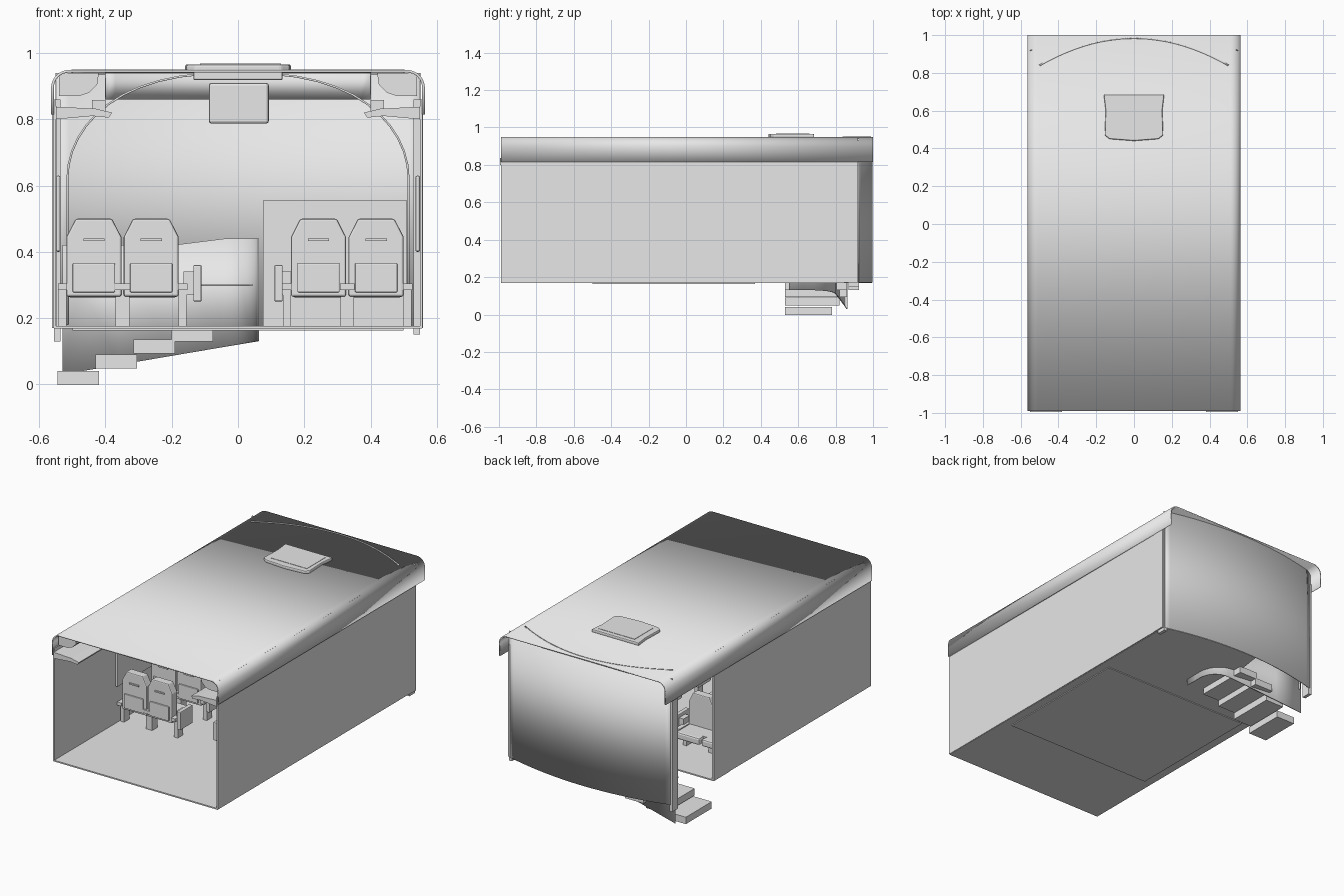
import bpy, bmesh, math
from mathutils import Vector

cube = bpy.data.objects.get("Cube")
if cube:
    bpy.data.objects.remove(cube, do_unlink=True)

grey = bpy.data.materials.new("plain grey")
grey.use_nodes = True
grey.diffuse_color = (0.8, 0.8, 0.8, 1)
grey.node_tree.nodes["Principled BSDF"].inputs["Base Color"].default_value = (0.8, 0.8, 0.8, 1)


def finish(name, bm, thickness=0, bevel=0, smooth=False):
    bmesh.ops.recalc_face_normals(bm, faces=bm.faces)
    mesh = bpy.data.meshes.new(name)
    bm.to_mesh(mesh)
    bm.free()
    ob = bpy.data.objects.new(name, mesh)
    bpy.context.collection.objects.link(ob)
    mesh.materials.append(grey)
    if thickness:
        mod = ob.modifiers.new("thickness", 'SOLIDIFY')
        mod.thickness = thickness
        mod.offset = 0
    if bevel:
        mod = ob.modifiers.new("bevel", 'BEVEL')
        mod.width = bevel
        mod.segments = 2
    if smooth:
        bpy.ops.object.select_all(action='DESELECT')
        ob.select_set(True)
        bpy.context.view_layer.objects.active = ob
        bpy.ops.object.shade_smooth_by_angle(angle=math.radians(35))
    return ob


def box(name, x, y, z, bevel=0):
    bm = bmesh.new()
    bmesh.ops.create_cube(bm, size=1)
    for v in bm.verts:
        v.co = Vector([lo + (c + 0.5) * (hi - lo) for c, (lo, hi) in zip(v.co, (x, y, z))])
    return finish(name, bm, bevel=bevel)


def prism(name, outline, axis, lo, hi, bevel=0, smooth=False):
    """Extrude a closed 2D outline along axis y or z."""
    bm = bmesh.new()
    place = (lambda a, b, c: (a, c, b)) if axis == 'y' else (lambda a, b, c: (a, b, c))
    face = bm.faces.new([bm.verts.new(place(a, b, lo)) for a, b in outline])
    new = bmesh.ops.extrude_face_region(bm, geom=[face])["geom"]
    shift = Vector(place(0, 0, hi - lo))
    bmesh.ops.translate(bm, verts=[v for v in new if isinstance(v, bmesh.types.BMVert)], vec=shift)
    return finish(name, bm, bevel=bevel, smooth=smooth)


def sheet(name, lower, upper, thickness=0.006):
    """Thin skin stretched between two paths."""
    bm = bmesh.new()
    a = [bm.verts.new(p) for p in lower]
    b = [bm.verts.new(p) for p in upper]
    for i in range(len(a) - 1):
        bm.faces.new((a[i], a[i + 1], b[i + 1], b[i]))
    return finish(name, bm, thickness, smooth=True)


def bow(half, side_y, mid_y, n=28):
    """Shallow arc in plan, from right to left."""
    return [(half * t, side_y + (mid_y - side_y) * (1 - t * t))
            for t in [2 * i / n - 1 for i in range(n + 1)]]


# roof shell with rounded shoulders
R = 0.05
shoulder = [(0.51 + R * math.sin(a), 0.895 + R * math.cos(a))
            for a in [math.pi / 2 * i / 8 for i in range(9)]]
half = shoulder + [(0.56, 0.815)]
profile = [(-x, z) for x, z in reversed(half)] + half
sheet("roof", [(x, -0.99, z) for x, z in profile], [(x, 1.0, z) for x, z in profile], 0.008)

# floor with a cut-out for the stairwell
rear = bow(0.55, 0.92, 0.995)
floor_outline = [(-0.555, -0.99), (0.555, -0.99)] + [p for p in reversed(rear) if p[0] > -0.1]
floor_outline += [(-0.1, 0.85), (-0.1, 0.53), (-0.555, 0.53)]
prism("floor", floor_outline, 'z', 0.168, 0.176)
box("underfloor_plate", (-0.5, 0.5), (-0.5, 0.37), (0.163, 0.169))

# side walls: the right one stops at the doorway
box("left_wall", (0.549, 0.557), (-0.99, 0.92), (0.17, 0.86))
box("right_wall", (-0.557, -0.549), (-0.99, 0.53), (0.17, 0.86))
box("doorway_panel", (-0.561, -0.548), (0.38, 0.53), (0.17, 0.84))
box("left_rear_panel", (0.55, 0.559), (0.845, 0.92), (0.17, 0.84))
box("right_rear_post", (-0.555, -0.535), (0.87, 0.925), (0.13, 0.86))
box("left_rear_post", (0.53, 0.55), (0.87, 0.925), (0.15, 0.86))

# bowed end wall, its raised rim and the inner header
sheet("end_wall", [(x, y, 0.17) for x, y in rear], [(x, y, 0.94) for x, y in rear])
rim = bow(0.5, 0.84, 0.985)
sheet("roof_rim", [(x, y, 0.935) for x, y in rim], [(x, y, 0.951) for x, y in rim], 0.008)
head = bow(0.4, 0.88, 0.96)
sheet("end_header", [(x, y, 0.86) for x, y in head], [(x, y * 0.98, 0.94) for x, y in head])

# arched inner frame near the end wall
arch = [(0.515 * math.copysign(abs(math.cos(a)) ** 0.8, math.cos(a)), 0.62 + 0.32 * math.sin(a))
        for a in [math.pi * i / 24 for i in range(25)]]
arch = [(0.515, 0.18)] + arch + [(-0.515, 0.18)]
sheet("inner_arch", [(x, 0.84, z) for x, z in arch], [(x, 0.87, z) for x, z in arch])

# entrance steps
tops = [(0.04, 0.78), (0.09, 0.82), (0.135, 0.86), (0.172, 0.86)]
for i, (top, back) in enumerate(tops):
    x = -0.545 + 0.115 * i
    box("step_%d" % (i + 1), (x, x + 0.125), (0.53, back), (top - 0.042, top))

# curved stairwell skirt with a sloping lower edge
plan = [(0.06, 0.55), (0.06, 0.62)]
plan += [(-0.06 + 0.12 * math.cos(a), 0.66 + 0.14 * math.sin(a))
         for a in [math.radians(10 * i) for i in range(9)]]
plan += [(-0.2, 0.82), (-0.36, 0.84), (-0.53, 0.86)]
sheet("stairwell_skirt", [(x, y, 0.03 + 0.17 * (x + 0.53)) for x, y in plan],
      [(x, y, 0.44 if x > -0.2 else 0.42) for x, y in plan])
ledge = [p for p in plan if p[0] < 0.05]
sheet("stairwell_ledge", [(x, y - 0.03, 0.3) for x, y in ledge], [(x, y, 0.3) for x, y in ledge])

# partition ahead of the left seats
box("partition", (0.075, 0.51), (0.5, 0.51), (0.17, 0.555))

# roof hatch with a waisted outline, bracket and hanging screen
hatch = [(-0.16, 0.685), (-0.15, 0.6), (-0.155, 0.47), (-0.13, 0.45), (0, 0.44),
         (0.13, 0.45), (0.155, 0.47), (0.15, 0.6), (0.16, 0.685)]
prism("roof_hatch", hatch, 'z', 0.945, 0.966, bevel=0.006)
box("hatch_panel", (-0.115, 0.13), (0.48, 0.66), (0.962, 0.968))
box("screen_bracket", (-0.135, 0.135), (0.5, 0.62), (0.918, 0.948), 0.005)
box("screen", (-0.088, 0.093), (0.45, 0.48), (0.787, 0.91), 0.008)
box("screen_face", (-0.08, 0.085), (0.446, 0.451), (0.797, 0.9))

# luggage racks, ducts and wall ledges on both sides
for name, s in (("left", 1), ("right", -1)):
    rack = [(0.55, 0.8), (0.55, 0.838), (0.43, 0.832), (0.38, 0.82), (0.39, 0.805), (0.44, 0.81)]
    prism(name + "_luggage_rack", [(s * x, z) for x, z in rack], 'y', -0.995, 0.5)
    box(name + "_rack_light", tuple(sorted((s * 0.4, s * 0.44))), (-0.4, 0.5), (0.825, 0.858))
    duct = [(0.54, 0.87), (0.54, 0.94), (0.42, 0.94), (0.425, 0.905), (0.45, 0.88), (0.48, 0.87)]
    prism(name + "_air_duct", [(s * x, z) for x, z in duct], 'y', -0.96, 0.5)
    box(name + "_wall_ledge", tuple(sorted((s * 0.535, s * 0.55))), (-0.4, 0.35), (0.4, 0.63), 0.006)


def seat(label, x, y):
    back = [(-0.083, 0.265), (0.083, 0.265), (0.083, 0.445), (0.055, 0.5), (-0.055, 0.5), (-0.083, 0.445)]
    prism(label + "_back", [(x + a, z) for a, z in back], 'y', y, y + 0.05, bevel=0.006)
    box(label + "_pocket", (x - 0.064, x + 0.064), (y - 0.009, y + 0.002), (0.278, 0.365), 0.003)
    box(label + "_handle", (x - 0.032, x + 0.032), (y - 0.008, y + 0.002), (0.432, 0.44))
    box(label + "_cushion", (x - 0.08, x + 0.08), (y + 0.03, y + 0.18), (0.262, 0.305), 0.01)
    for i, e in enumerate((-0.095, 0.095)):
        box(label + "_leg_%d" % i, (x + e - 0.012, x + e + 0.012), (y + 0.02, y + 0.07), (0.175, 0.29))
        box(label + "_armrest_%d" % i, (x + e - 0.014, x + e + 0.014), (y - 0.01, y + 0.14), (0.285, 0.305))


# three rows of paired seats with aisle end panels
for row in range(3):
    y = -0.38 + 0.28 * row
    for col, x in enumerate((-0.435, -0.262, 0.243, 0.417)):
        seat("seat_%d_%d" % (row + 1, col + 1), x, y)
    for name, s in (("left", 1), ("right", -1)):
        inner, outer = s * 0.11, s * 0.135
        box("%s_end_panel_%d" % (name, row + 1), tuple(sorted((inner, outer))),
            (y - 0.02, y + 0.1), (0.25, 0.36), 0.004)
        box("%s_end_bracket_%d" % (name, row + 1), tuple(sorted((outer, s * 0.165))),
            (y + 0.02, y + 0.08), (0.27, 0.34))
